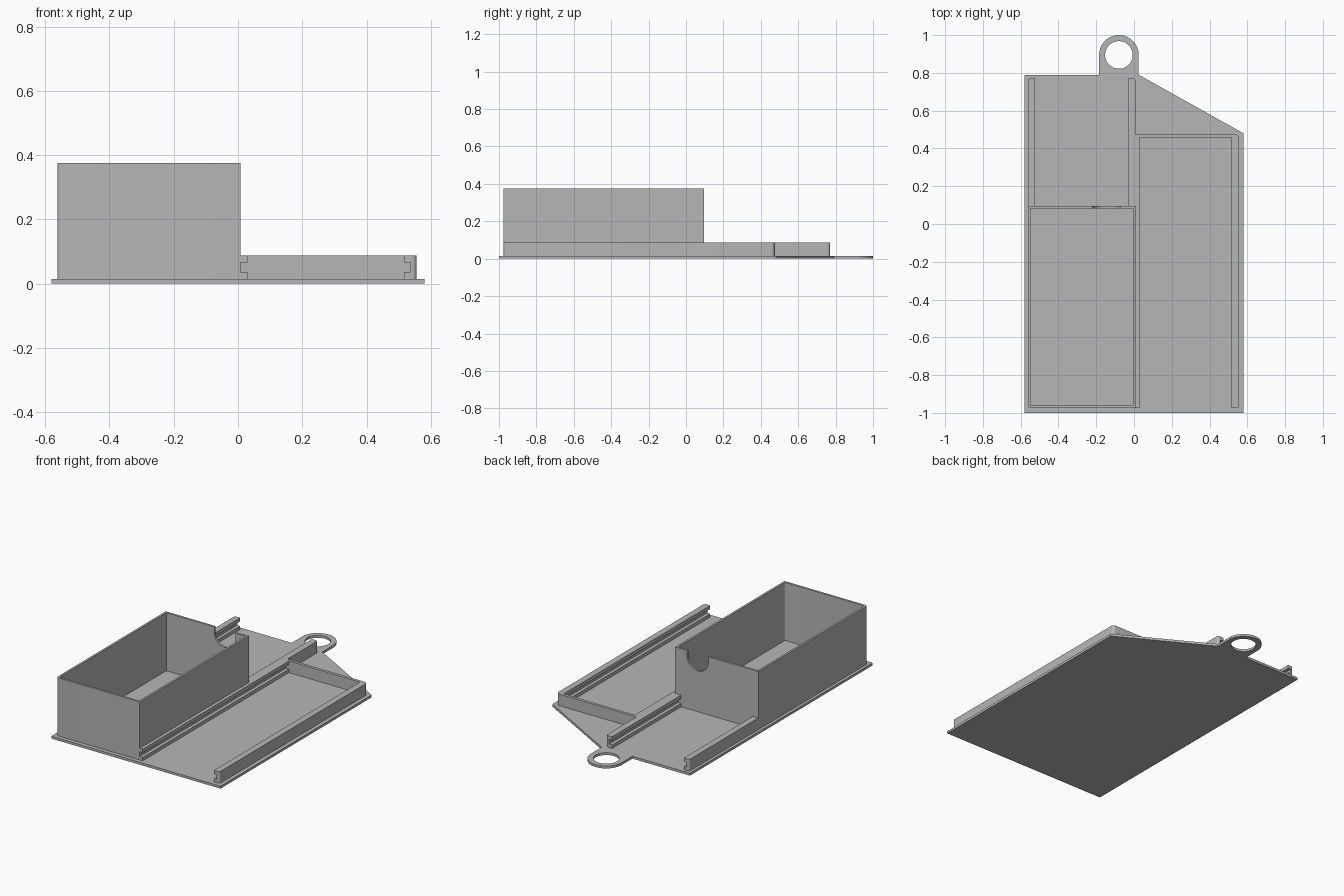
import bpy, bmesh
from math import sin, cos, pi
from mathutils import Vector

cube = bpy.data.objects.get("Cube")
if cube:
    bpy.data.objects.remove(cube, do_unlink=True)

grey = bpy.data.materials.new("plain grey")
grey.use_nodes = True
grey.diffuse_color = (0.47, 0.47, 0.47, 1)
grey.node_tree.nodes["Principled BSDF"].inputs["Base Color"].default_value = grey.diffuse_color

PLATE = 0.015      # top of the base plate
RAIL = 0.087       # top of the rails
BOX = 0.375        # top of the deep box
FRONT = -0.975
BACK = 0.095       # back of the deep box
LEFT_END = 0.77    # back end of the narrow bay rails
WIDE_END = 0.475   # back end of the wide bay


def arc(cx, cy, r, start, end, steps):
    return [(cx + r * cos(start + (end - start) * i / steps),
             cy + r * sin(start + (end - start) * i / steps)) for i in range(steps + 1)]


def rounded(points):
    """Replace each (x, y, radius) corner by a small curve."""
    out = []
    for i, p in enumerate(points):
        c = Vector(p[:2])
        if len(p) == 2:
            out.append(c)
            continue
        a = c + (Vector(points[i - 1][:2]) - c).normalized() * p[2]
        b = c + (Vector(points[(i + 1) % len(points)][:2]) - c).normalized() * p[2]
        for k in range(7):
            t = k * pi / 12
            out.append(c + (a - c) * (1 - sin(t)) + (b - c) * (1 - cos(t)))
    return out


def prism(name, loops, low, high, upright=False):
    """Extrude flat outlines (holes allowed) along z, or along y when upright."""
    bm = bmesh.new()
    edges = []
    for loop in loops:
        vs = [bm.verts.new((p[0], low, p[1]) if upright else (p[0], p[1], low)) for p in loop]
        edges += [bm.edges.new((vs[i - 1], vs[i])) for i in range(len(vs))]
    normal = (0, 1, 0) if upright else (0, 0, 1)
    bmesh.ops.triangle_fill(bm, edges=edges, use_beauty=True, normal=normal)
    new = bmesh.ops.extrude_face_region(bm, geom=bm.faces[:])["geom"]
    moved = [g for g in new if isinstance(g, bmesh.types.BMVert)]
    bmesh.ops.translate(bm, verts=moved, vec=Vector(normal) * (high - low))
    bmesh.ops.recalc_face_normals(bm, faces=bm.faces[:])
    mesh = bpy.data.meshes.new(name)
    bm.to_mesh(mesh)
    bm.free()
    mesh.materials.append(grey)
    obj = bpy.data.objects.new(name, mesh)
    bpy.context.collection.objects.link(obj)
    bpy.context.view_layer.objects.active = obj
    bpy.ops.object.select_all(action="DESELECT")
    obj.select_set(True)
    bpy.ops.object.shade_smooth_by_angle(angle=pi / 6)
    return obj


def lips(name, x0, x1, y0, y1):
    """Lower and upper lips that leave a sliding groove between them."""
    outline = [(x0, y0), (x1, y0), (x1, y1), (x0, y1)]
    prism(name + "_lower_lip", [outline], PLATE, 0.036)
    prism(name + "_upper_lip", [outline], 0.065, RAIL)


# Base plate with sloped shoulder and hanging ring
ring = (-0.08, 0.895)
outline = [(-0.58, -1), (0.58, -1), (0.58, 0.48), (0.025, 0.79)]
outline += arc(*ring, 0.105, 0, pi, 32) + [(-0.185, 0.79), (-0.58, 0.79)]
hole = arc(*ring, 0.073, 0, 2 * pi, 48)[:-1]
prism("base_plate", [outline, hole], 0, PLATE)

# Deep box: side and front walls
x0, x1, wall = -0.562, 0.008, 0.013
by = BACK - wall
prism("box_walls", [rounded([
    (x0, by), (x0, FRONT, 0.014), (x1, FRONT), (x1, by), (x1 - wall, by),
    (x1 - wall, FRONT + wall, 0.008), (x0 + wall, FRONT + wall, 0.008), (x0 + wall, by)])],
    PLATE, BOX)

# Deep box: back wall with finger notch
notch = arc(-0.147, BOX - 0.035, 0.073, 0, -pi, 24)
prism("box_back_wall", [[(x0, PLATE), (x1, PLATE), (x1, BOX), (notch[0][0], BOX)]
                        + notch + [(notch[-1][0], BOX), (x0, BOX)]], by, BACK, upright=True)

# Narrow bay behind the box: two facing grooved rails
prism("narrow_bay_outer_web", [rounded([
    (x0, BACK), (x0 + 0.018, BACK), (x0 + 0.018, LEFT_END), (x0, LEFT_END, 0.014)])], PLATE, RAIL)
lips("narrow_bay_outer", x0 + 0.018, x0 + 0.038, BACK, LEFT_END)
prism("centre_web", [rounded([
    (-0.012, BACK), (x1, BACK), (x1, LEFT_END, 0.014), (-0.012, LEFT_END)])], PLATE, RAIL)
lips("narrow_bay_inner", -0.033, -0.012, BACK, LEFT_END)

# Wide bay: outer web and end wall in one bent strip, plus grooved lips
outer, inner, end = 0.556, 0.537, 0.457
prism("wide_bay_frame", [rounded([
    (inner, FRONT), (outer, FRONT, 0.014), (outer, WIDE_END, 0.02), (x1, WIDE_END),
    (x1, end), (inner, end)])], PLATE, RAIL)
lips("wide_bay_outer", 0.517, inner, FRONT, end)
lips("wide_bay_inner", x1, 0.029, FRONT, end)
